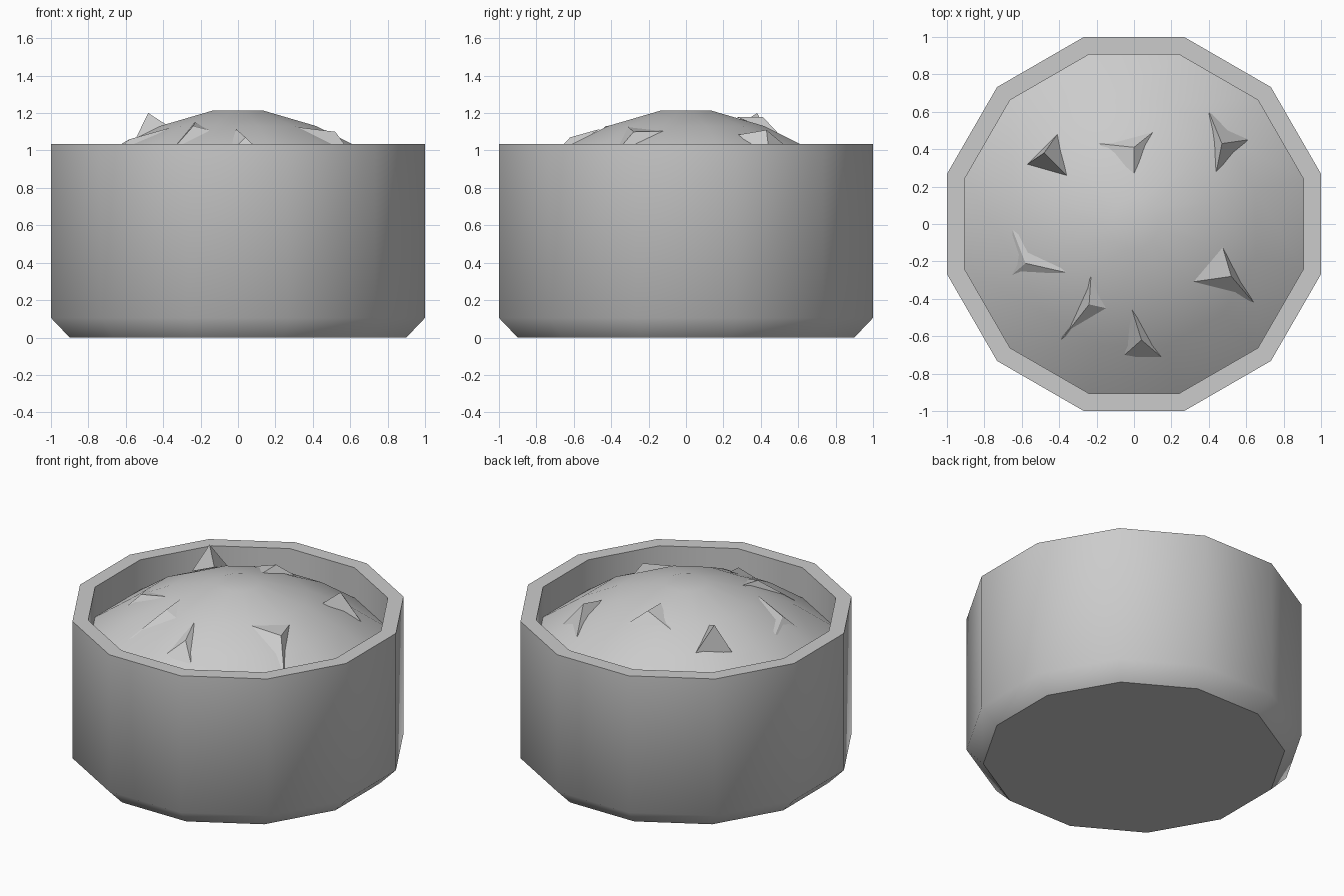
import bpy, bmesh, math

if "Cube" in bpy.data.objects:
    bpy.data.objects.remove(bpy.data.objects["Cube"])

SIDES = 12
CORNER = 1 / math.cos(math.pi / SIDES)   # flat-to-flat size -> corner radius


def finish(name, bm, angle=None, sharp_z=None):
    bmesh.ops.recalc_face_normals(bm, faces=bm.faces)
    me = bpy.data.meshes.new(name)
    bm.to_mesh(me)
    bm.free()
    ob = bpy.data.objects.new(name, me)
    bpy.context.collection.objects.link(ob)
    if angle:
        bpy.ops.object.select_all(action='DESELECT')
        ob.select_set(True)
        bpy.context.view_layer.objects.active = ob
        bpy.ops.object.shade_smooth_by_angle(angle=math.radians(angle))
    if sharp_z is not None:
        for e in me.edges:
            if all(abs(me.vertices[i].co.z - sharp_z) < 1e-4 for i in e.vertices):
                e.use_edge_sharp = True
    return ob


def lathe(profile):
    """Sweep (flat radius, z) points into a 12-sided shell, capping both ends."""
    bm = bmesh.new()
    rings = []
    for r, z in profile:
        ring = []
        for k in range(SIDES):
            a = (k + 0.5) * 2 * math.pi / SIDES
            ring.append(bm.verts.new((r * CORNER * math.cos(a), r * CORNER * math.sin(a), z)))
        rings.append(ring)
    for lo, hi in zip(rings, rings[1:]):
        for k in range(SIDES):
            j = (k + 1) % SIDES
            bm.faces.new((lo[k], lo[j], hi[j], hi[k]))
    bm.faces.new(rings[0])
    bm.faces.new(rings[-1])
    return bm


# pot with chamfered foot and open rim
finish("pot", lathe([(0.9, 0), (1, 0.105), (1, 1.035), (0.905, 1.035), (0.905, 0.1)]), 50, 0.0)

# domed filling
DOME = [(0.905, 0.83), (0.65, 1.015), (0.42, 1.13), (0.13, 1.215)]
finish("filling", lathe(DOME), 50)


def dome_z(x, y):
    r = math.hypot(x, y)
    for (r1, z1), (r0, z0) in zip(DOME, DOME[1:]):
        if r >= r0:
            return z0 + (z1 - z0) * (r - r0) / (r1 - r0)
    return DOME[-1][1]


# shards: three base corners (x, y), then tip (x, y, z)
SHARDS = [
    ((-0.57, 0.32), (-0.41, 0.48), (-0.36, 0.26), (-0.48, 0.38, 1.20)),
    ((-0.19, 0.43), (0.10, 0.49), (0.00, 0.27), (0.00, 0.41, 1.18)),
    ((0.40, 0.60), (0.61, 0.45), (0.44, 0.28), (0.47, 0.43, 1.11)),
    ((-0.65, -0.03), (-0.36, -0.26), (-0.65, -0.27), (-0.58, -0.21, 1.06)),
    ((-0.23, -0.28), (-0.15, -0.45), (-0.39, -0.62), (-0.24, -0.43, 1.13)),
    ((-0.01, -0.46), (0.18, -0.74), (-0.05, -0.70), (0.04, -0.62, 1.07)),
    ((0.47, -0.11), (0.64, -0.42), (0.31, -0.31), (0.52, -0.28, 1.10)),
]
for i, (*base, tip) in enumerate(SHARDS):
    bm = bmesh.new()
    b = [bm.verts.new((x, y, dome_z(x, y) + 0.005)) for x, y in base]
    t = bm.verts.new(tip)
    bm.faces.new(b)
    for k in range(3):
        bm.faces.new((b[k], b[(k + 1) % 3], t))
    finish(f"shard_{i + 1}", bm)
